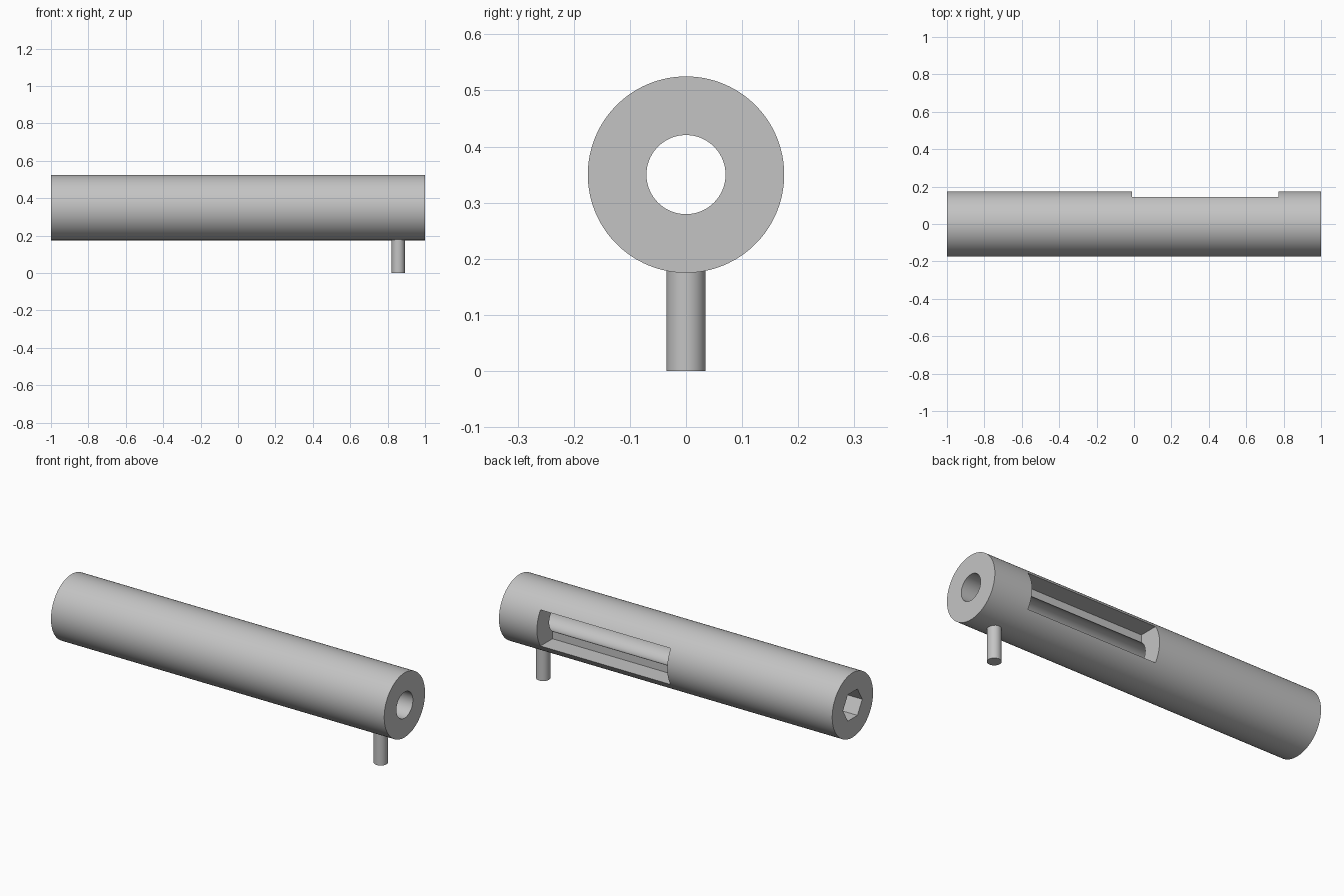
import bpy
import math

cube = bpy.data.objects.get("Cube")
if cube:
    bpy.data.objects.remove(cube, do_unlink=True)

AXIS_Z = 0.35
OUTER_R, BORE_R, PIN_R = 0.175, 0.0705, 0.035

grey = bpy.data.materials.new("plain grey")
grey.use_nodes = True
colour = (0.55, 0.55, 0.55, 1)
grey.diffuse_color = colour
grey.node_tree.nodes["Principled BSDF"].inputs["Base Color"].default_value = colour


def finish(name):
    obj = bpy.context.object
    obj.name = obj.data.name = name
    obj.data.materials.append(grey)
    return obj


def rod_x(name, radius, x0, x1, sides):
    """Cylinder or prism lying along x, with a corner at the top."""
    bpy.ops.mesh.primitive_cylinder_add(
        vertices=sides, radius=radius, depth=x1 - x0,
        location=((x0 + x1) / 2, 0, AXIS_Z), rotation=(0, math.pi / 2, 0))
    return finish(name)


def box(name, lo, hi):
    centre = [(a + b) / 2 for a, b in zip(lo, hi)]
    bpy.ops.mesh.primitive_cube_add(size=1, location=centre)
    bpy.context.object.scale = [b - a for a, b in zip(lo, hi)]
    return finish(name)


def cut(target, cutter):
    cutter.hide_render = True
    mod = target.modifiers.new("cut", 'BOOLEAN')
    mod.operation = 'DIFFERENCE'
    mod.solver = 'EXACT'
    mod.object = cutter
    bpy.context.view_layer.objects.active = target
    bpy.ops.object.modifier_apply(modifier=mod.name)
    bpy.data.objects.remove(cutter, do_unlink=True)


def smooth(obj):
    bpy.ops.object.select_all(action='DESELECT')
    obj.select_set(True)
    bpy.context.view_layer.objects.active = obj
    bpy.ops.object.shade_smooth_by_angle(angle=math.radians(30))


# Barrel with a round through bore
barrel = rod_x("barrel", OUTER_R, -1, 1, 128)
cut(barrel, rod_x("bore_cutter", BORE_R, -1.1, 1.1, 96))

# Hexagonal socket at the right end, flats just outside the bore
hex_r = (BORE_R + 0.001) / math.cos(math.pi / 6)
cut(barrel, rod_x("socket_cutter", hex_r, -1.1, -0.83, 6))

# Rectangular window in the back, opening into the bore
cut(barrel, box("window_cutter", (-0.01, 0.042, AXIS_Z - 0.098),
                (0.772, 0.3, AXIS_Z + 0.098)))
smooth(barrel)

# Short pin below the left end
pin_top = 0.2
bpy.ops.mesh.primitive_cylinder_add(vertices=64, radius=PIN_R, depth=pin_top,
                                    location=(0.857, 0, pin_top / 2))
smooth(finish("pin"))
